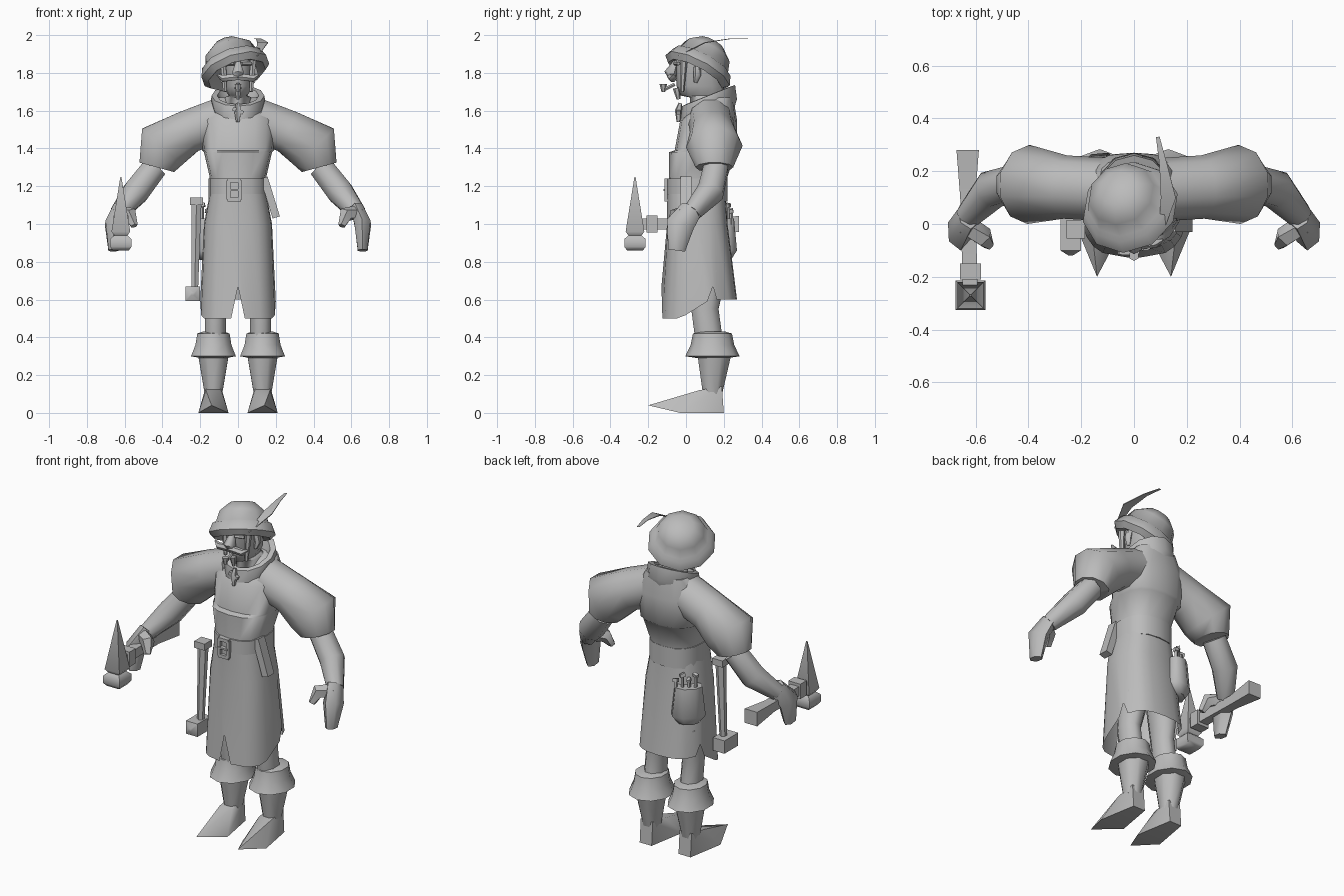
import bpy
import bmesh
from math import sin, cos, pi, copysign
from mathutils import Vector

cube = bpy.data.objects.get("Cube")
if cube:
    bpy.data.objects.remove(cube)

grey = bpy.data.materials.new("plain_grey")
grey.use_nodes = True
grey.diffuse_color = (.5, .5, .5, 1)
grey.node_tree.nodes["Principled BSDF"].inputs["Base Color"].default_value = grey.diffuse_color


def finish(name, bm, mirror=False):
    """Turn a bmesh into a shaded object, optionally mirrored across x."""
    bmesh.ops.recalc_face_normals(bm, faces=bm.faces[:])
    mesh = bpy.data.meshes.new(name)
    bm.to_mesh(mesh)
    bm.free()
    mesh.materials.append(grey)
    mesh.shade_smooth()
    mesh.set_sharp_from_angle(angle=1)
    obj = bpy.data.objects.new(name, mesh)
    bpy.context.scene.collection.objects.link(obj)
    if mirror:
        obj.modifiers.new("mirror", 'MIRROR')
    return obj


def skin(bm, rings, caps):
    """Bridge successive rings of points with quads."""
    rings = [[bm.verts.new(point) for point in ring] for ring in rings]
    for lower, upper in zip(rings, rings[1:]):
        for i in range(len(lower)):
            bm.faces.new((lower[i - 1], lower[i], upper[i], upper[i - 1]))
    if caps:
        bm.faces.new(rings[0])
        bm.faces.new(rings[-1])


def level_ring(z, half, front, back, sides=16, power=1, slope=0):
    """Horizontal ring whose first point faces the front."""
    ring = []
    for i in range(sides):
        turn = 2 * pi * i / sides
        across, depth = (copysign(abs(f) ** power, f) for f in (sin(turn), -cos(turn)))
        y = depth * (back - front) / 2
        ring.append(Vector((across * half, y + (front + back) / 2, z + slope * y)))
    return ring


def loft(name, rows, caps=True, **shape):
    """Stack of horizontal rings given as (z, half width, front, back)."""
    bm = bmesh.new()
    skin(bm, [level_ring(*row, **shape) for row in rows], caps)
    return finish(name, bm)


def tube(name, stations, sides=8, ref='Y', flat=1, mirror=False):
    """Tube through stations (x, y, z, radius); flat scales it along the ref axis."""
    bm = bmesh.new()
    centres = [Vector(station[:3]) for station in stations]
    axis = Vector([float(letter == ref) for letter in 'XYZ'])
    rings = []
    for k, centre in enumerate(centres):
        following = centres[min(k + 1, len(centres) - 1)]
        along = (following - centres[max(k - 1, 0)]).normalized()
        v = (axis - along * axis.dot(along)).normalized()
        u = along.cross(v)
        radius = stations[k][-1]
        turns = [2 * pi * (i + .5) / sides for i in range(sides)]
        rings.append([centre + radius * (u * cos(turn) + v * flat * sin(turn)) for turn in turns])
    skin(bm, rings, True)
    return finish(name, bm, mirror)


def box(name, centre, size, turn=(0, 0, 0)):
    bm = bmesh.new()
    bmesh.ops.create_cube(bm, size=1)
    bmesh.ops.scale(bm, vec=size, verts=bm.verts)
    obj = finish(name, bm)
    obj.location, obj.rotation_euler = centre, turn
    return obj


# Tunic with a ledge at the top of the apron, and belt
loft("tunic", [(1.1, .15, -.1, .2), (1.25, .15, -.09, .22), (1.38, .18, -.09, .26), (1.39, .19, -.06, .27),
               (1.55, .2, -.03, .27), (1.67, .13, .1, .25)], power=.8)
loft("belt", [(z, .155, -.1, .22) for z in (1.12, 1.24)], power=.8)

# Skirt with an uneven hem, slit at the front and both sides
bm = bmesh.new()
rows = [(1.16, .15, -.1, .21), (1, .18, -.1, .22), (.5, .2, -.13, .27)]
rings = [level_ring(*row, sides=24, power=.75) for row in rows]
hem = rings[-1]
for point in hem:
    point.z += max(0, min(.1, point.y + .02))
for neighbour in (hem[1], hem[-1]):
    neighbour.x *= .5
for k, direction in ((7, 1), (-7, -1)):
    hem[k - direction].y = hem[k].y - .03
    hem[k + direction].y = hem[k].y + .02
for slit in (hem[0], hem[7], hem[-7]):
    slit.z = .67
skin(bm, rings, False)
finish("skirt", bm)

# Arms
tube("puffed_sleeve", [(.1, .13, 1.55, .12), (.26, .14, 1.49, .12), (.4, .15, 1.41, .15), (.43, .15, 1.3, .1)],
     sides=10, mirror=True)
tube("forearm", [(.44, .16, 1.3, .07), (.54, .13, 1.17, .075), (.63, .03, 1.06, .05)], mirror=True)
tube("hand", [(.63, .03, 1.08, .04), (.66, -.03, 1, .05), (.66, -.05, .86, .03)],
     sides=6, flat=1.5, mirror=True)
tube("thumb", [(.64, 0, 1.06, .04), (.57, -.05, 1.05, .04), (.55, -.08, .99, .02)],
     sides=5, mirror=True)

# Legs and boots
tube("leg", [(.1, .12, .75, .08), (.12, .1, .55, .06), (.12, .12, .4, .06)], flat=1.3, mirror=True)
tube("boot_shaft", [(.13, .15, .32, .09), (.13, .14, .1, .05)], flat=1.1, mirror=True)
tube("boot_cuff", [(.13, .14, z, radius) for z, radius in
                   ((.43, .06), (.42, .09), (.36, .1), (.3, .125), (.29, .07))],
     sides=10, flat=1.15, mirror=True)

# Pointed feet wrapped around heel, ball and toe points
bm = bmesh.new()
heel = [(x, y, z) for x in (.09, .17) for y, z in ((.2, 0), (.19, .14), (.07, .12))]
for point in heel + [(.05, -.03, 0), (.21, -.03, 0), (.13, -.03, .09), (.14, -.2, .04)]:
    bm.verts.new(point)
bmesh.ops.convex_hull(bm, input=bm.verts[:])
finish("foot", bm, mirror=True)

# Collar with its lace
loft("collar", [(1.54, .09, -.04, .25), (1.6, .15, -.03, .27), (1.68, .14, -.02, .26), (1.68, .11, 0, .23),
                (1.58, .08, .02, .2)], slope=.4, caps=False, sides=12)
tube("collar_lace", [(0, -.03, 1.64, .01), (0, -.04, 1.6, .02), (0, -.04, 1.54, .01)], sides=5)
box("lace_bow", (0, -.04, 1.6), (.06, .02, .02), turn=(0, .4, 0))

# Head and face
loft("head", [(1.55, .07, .03, .2), (1.67, .07, .02, .2), (1.68, .05, -.03, .2), (1.73, .08, -.05, .2),
              (1.89, .08, -.06, .2)], sides=12)
tube("nose", [(0, -.05, 1.87, .01), (0, -.08, 1.8, .035), (0, -.07, 1.77, .02)], sides=6)
tube("eyebrow", [(.02, -.06, 1.85, .01), (.07, -.04, 1.85, .01)], sides=5, mirror=True)
tube("moustache", [(0, -.08, 1.78, .02), (.08, -.07, 1.77, .02), (.11, -.06, 1.79, .005)],
     sides=6, mirror=True)
tube("goatee", [(0, -.05, 1.72, .02), (0, -.04, 1.66, .01)], sides=6)
tube("sideburn", [(.08, -.01, 1.88, .02), (.07, -.02, 1.7, .01)], sides=6, mirror=True)
tube("ear", [(.08, .06, 1.83, .02), (.09, .06, 1.79, .02), (.08, .05, 1.75, .01)], sides=6, mirror=True)
tube("pipe_stem", [(0, -.06, 1.74, .01), (0, -.12, 1.71, .01)], sides=6, ref='X')
tube("pipe_bowl", [(0, -.12, 1.7, .01), (0, -.12, 1.74, .02)], sides=6)

# Tilted hat and its feather
profile = [(-.02, .11), (-.05, .16), (-.02, .19), (.03, .17), (.04, .15), (.1, .13), (.15, .07)]
hat = loft("hat", [(z, radius, -radius, radius) for z, radius in profile], sides=10)
hat.location = (-.02, .07, 1.83)
hat.rotation_euler = (-.46, -.33, 0)
tube("feather", [(.1, -.04, 1.89, .01), (.13, .1, 1.96, .04), (.11, .23, 1.98, .02), (.09, .33, 1.98, .01)],
     sides=4, ref='Z', flat=.1)

# Buckle frame and tongue
buckle = Vector((-.02, -.1, 1.18))
for side in (-1, 1):
    box("buckle_bar", buckle + Vector((0, 0, side * .05)), (.07, .03, .02))
    box("buckle_post", buckle + Vector((side * .03, 0, 0)), (.02, .03, .1))
box("buckle_tongue", buckle, (.06, .04, .01))

# Knife sheath on the left hip
box("knife_sheath", (.17, 0, 1.14), (.04, .06, .22), turn=(0, -.3, 0))

# Tool pouch on the back right
pouch = tube("tool_pouch", [(0, 0, -.12, .06), (0, 0, -.07, .1), (0, 0, .1, .08)], flat=.7)
pouch.location = (-.15, .19, .93)
pouch.rotation_euler.z = .7
for k in range(4):
    x, y, top = -.1 - k * .03, .24 - k * .02, 1.07 + k % 2 * .03
    tube("pouch_tool", [(x, y, .95, .01), (x, y, top, .01)], sides=5)
    box("tool_head", (x, y, top), (.03, .02, .02), turn=(.2, .2, k))

# Mallet hanging from the belt
tube("mallet_handle", [(-.23, -.03, .62, .02), (-.22, -.02, 1.1, .03)], sides=6)
box("mallet_loop", (-.22, -.02, 1.12), (.07, .07, .04))
tube("mallet_head", [(-.24, .03, .63, .055), (-.24, -.1, .63, .055), (-.24, -.12, .63, .01)],
     sides=4, ref='Z')

# War hammer held in the right hand
tube("hammer_handle", [(-.63, .28, 1, .06), (-.63, .1, 1, .04), (-.62, -.25, 1, .04)], sides=4, ref='Z')
box("hammer_collar", (-.62, -.18, 1), (.08, .06, .09))
tube("hammer_head", [(-.62, -.27, z, radius) for z, radius in
                     ((.86, .06), (.88, .08), (.92, .08), (.94, .05), (.96, .07), (1.25, .004))], sides=4)
